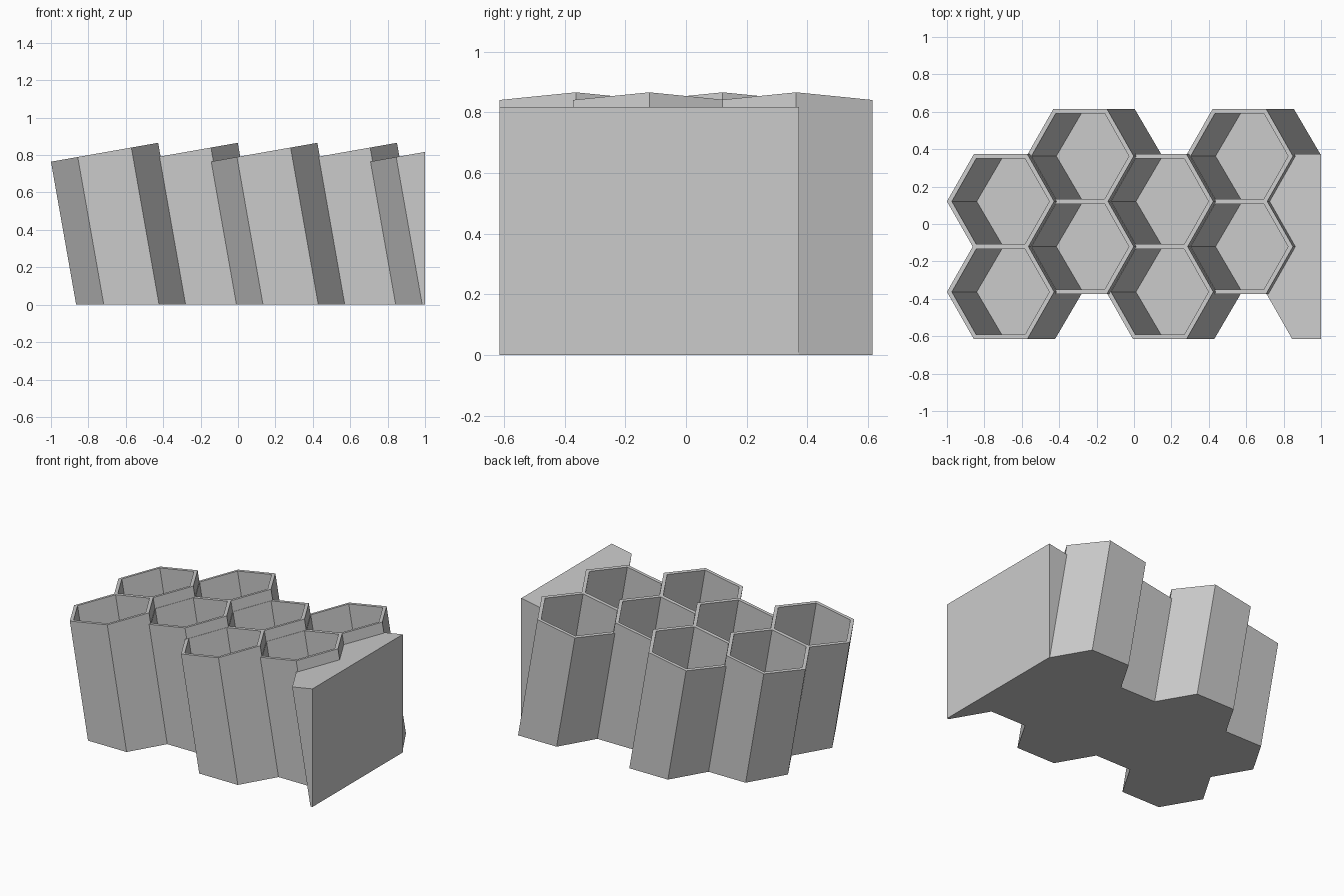
import bpy, bmesh, math
from mathutils import Vector

if "Cube" in bpy.data.objects:
    bpy.data.objects.remove(bpy.data.objects["Cube"])

TILT = math.radians(10)
AXIS = Vector((-math.sin(TILT), 0, math.cos(TILT)))
ROOT3 = math.sqrt(3)
SPACING = 0.484                 # distance between neighbouring cells
OUTER, INNER = 0.252, 0.229     # flat-to-centre distance of each hexagon
RADIUS = OUTER * 2 / ROOT3
PITCH = SPACING * ROOT3 / 2 / math.cos(TILT)
FIRST_X = -1 + RADIUS * math.cos(TILT)
RIM_Z = 0.815
FLOOR_Z = 0.015

grey = bpy.data.materials.new("plain_grey")
grey.use_nodes = True
colour = (0.6, 0.6, 0.6, 1)
grey.diffuse_color = colour
grey.node_tree.nodes["Principled BSDF"].inputs["Base Color"].default_value = colour


def hexagon(apothem):
    r = apothem * 2 / ROOT3
    return [(r * math.cos(k * math.pi / 3), r * math.sin(k * math.pi / 3)) for k in range(6)]


def tilted_ring(bm, outline, x, y, level=None):
    """Outline on the tilted top plane, or slid down the axis to a level."""
    ring = []
    for u, v in outline:
        p = Vector((x + u * math.cos(TILT), y + v, RIM_Z + u * math.sin(TILT)))
        if level is not None:
            p += AXIS * (level - p.z) / AXIS.z
        ring.append(bm.verts.new(p))
    return ring


def bridge(bm, a, b):
    for k in range(len(a)):
        j = (k + 1) % len(a)
        bm.faces.new((a[k], a[j], b[j], b[k]))


def finish(bm, name):
    # trim flush with the end wall and close the cut
    cut = bmesh.ops.bisect_plane(bm, geom=bm.verts[:] + bm.edges[:] + bm.faces[:],
                                 plane_co=(1, 0, 0), plane_no=(1, 0, 0), clear_outer=True)
    edges = [e for e in cut["geom_cut"] if isinstance(e, bmesh.types.BMEdge)]
    if len(edges) > 2:
        bmesh.ops.contextual_create(bm, geom=edges)
    bmesh.ops.recalc_face_normals(bm, faces=bm.faces[:])
    mesh = bpy.data.meshes.new(name)
    bm.to_mesh(mesh)
    bm.free()
    mesh.materials.append(grey)
    bpy.context.collection.objects.link(bpy.data.objects.new(name, mesh))


def hollow_cell(name, x, y):
    bm = bmesh.new()
    base = tilted_ring(bm, hexagon(OUTER), x, y, 0)
    rim = tilted_ring(bm, hexagon(OUTER), x, y)
    lip = tilted_ring(bm, hexagon(INNER), x, y)
    floor = tilted_ring(bm, hexagon(INNER), x, y, FLOOR_Z)
    for a, b in ((base, rim), (rim, lip), (lip, floor)):
        bridge(bm, a, b)
    bm.faces.new(base)
    bm.faces.new(floor)
    finish(bm, name)


# staggered columns of open tubes
for col in range(4):
    for row in range(2):
        y = (row - 0.75 + 0.5 * (col % 2)) * SPACING
        hollow_cell(f"open_cell_{col + 1}_{row + 1}", FIRST_X + col * PITCH, y)

# solid end block with a zigzag side that nests against the last column
half = SPACING / 2
left = [(-RADIUS / 2, -half - OUTER), (-RADIUS, -half), (half / ROOT3 - RADIUS, 0),
        (-RADIUS, half), (-RADIUS / 2, half + OUTER)]
outline = left + [(OUTER, half + OUTER), (OUTER, -half - OUTER)]
bm = bmesh.new()
bottom = tilted_ring(bm, outline, FIRST_X + 4 * PITCH, -half / 2, 0)
top = tilted_ring(bm, outline, FIRST_X + 4 * PITCH, -half / 2)
bridge(bm, bottom, top)
bm.faces.new(bottom)
bm.faces.new(top)
finish(bm, "solid_end_block")
